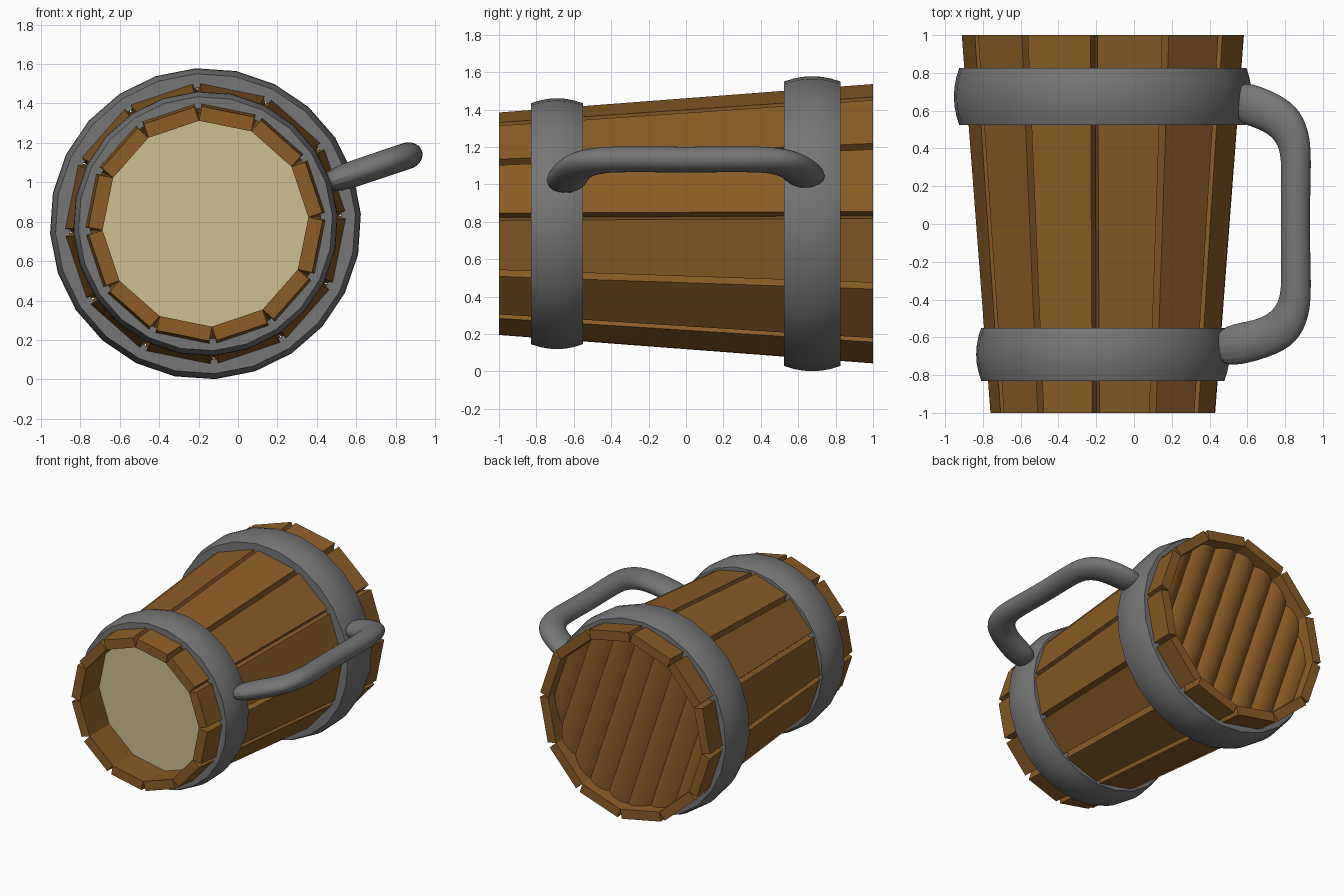
import bpy, bmesh
from math import sin, cos, tan, pi, radians
from mathutils import Vector

if "Cube" in bpy.data.objects:
    bpy.data.objects.remove(bpy.data.objects["Cube"])

CX, CZ = -0.165, 0.79          # axis of the mug, which lies along y
TURN = radians(3.6)            # roll of the mug about its axis
STAVES = 12
HANDLE_ANGLE = TURN + pi / STAVES


def material(name, color):
    m = bpy.data.materials.new(name)
    m.use_nodes = True
    m.diffuse_color = (*color, 1)
    m.node_tree.nodes["Principled BSDF"].inputs["Base Color"].default_value = (*color, 1)
    return m


WOOD = material("brown wood", (0.262, 0.109, 0.018))
METAL = material("grey metal", (0.18, 0.18, 0.18))
DRINK = material("pale drink", (0.63, 0.52, 0.27))


def place(angle, r, y, t=0.0):
    """Point at radius r and sideways offset t, seen along the mug axis."""
    return Vector((CX + r * cos(angle) - t * sin(angle), y,
                   CZ + r * sin(angle) + t * cos(angle)))


def finish(bm, name, mat, smooth_angle=None):
    bmesh.ops.recalc_face_normals(bm, faces=bm.faces)
    me = bpy.data.meshes.new(name)
    bm.to_mesh(me)
    bm.free()
    me.materials.append(mat)
    if smooth_angle:
        me.shade_smooth()
        me.set_sharp_from_angle(angle=radians(smooth_angle))
    ob = bpy.data.objects.new(name, me)
    bpy.context.scene.collection.objects.link(ob)
    return ob


def skin(bm, loops, closed=False):
    """Join rings of points with quads; cap the ends unless closed."""
    rings = [[bm.verts.new(p) for p in loop] for loop in loops]
    n = len(rings[0])
    pairs = list(zip(rings, rings[1:])) + ([(rings[-1], rings[0])] if closed else [])
    for a, b in pairs:
        for i in range(n):
            j = (i + 1) % n
            bm.faces.new((a[i], a[j], b[j], b[i]))
    if not closed:
        bm.faces.new(rings[0])
        bm.faces.new(rings[-1])


def inner_radius(y):
    return 0.579 + 0.0735 * y


# Staves: straight planks that touch along their inner edges
THICK = 0.074
for k in range(STAVES):
    angle = TURN + (k + 0.5) * 2 * pi / STAVES
    loops = []
    for y in (-1, 1):
        a = inner_radius(y)
        w = a * tan(pi / STAVES)
        loops.append([place(angle, r, y, t) for r, t in
                      ((a, -w), (a + THICK, -w), (a + THICK, w), (a, w))])
    bm = bmesh.new()
    skin(bm, loops)
    finish(bm, f"stave_{k + 1}", WOOD)


# Hoops: arched bands with 24 sides
def hoop(name, y0, y1, r_in, r_edge, r_peak):
    mid, half = (y0 + y1) / 2, (y1 - y0) / 2
    profile = [(y0, r_in)]
    for i in range(7):
        s = -1 + i / 3
        profile.append((mid + s * half, r_peak - (r_peak - r_edge) * s * s))
    profile.append((y1, r_in))
    bm = bmesh.new()
    skin(bm, [[place(TURN + k * pi / 12, r, y) for y, r in profile]
              for k in range(24)], closed=True)
    finish(bm, name, METAL, 40)


hoop("front_hoop", -0.83, -0.55, 0.585, 0.645, 0.672)
hoop("back_hoop", 0.525, 0.825, 0.69, 0.762, 0.79)

# Drink: flat surface a little inside the mouth
bm = bmesh.new()
y = -0.73
r = inner_radius(y) / cos(pi / STAVES)
bm.faces.new([bm.verts.new(place(TURN + k * 2 * pi / STAVES, r, y)) for k in range(STAVES)])
drink = finish(bm, "drink_surface", DRINK)
if drink.data.polygons[0].normal.y > 0:
    drink.data.flip_normals()

# Base: rounded boards, trimmed to the inside of the staves
BOARDS, STEPS, REACH = 8, 6, 0.7
bm = bmesh.new()
rows = []
for i in range(BOARDS * STEPS + 1):
    u = -REACH + 2 * REACH * i / (BOARDS * STEPS)
    y = 0.9 + 0.03 * abs(sin(pi * i / STEPS)) ** 0.7
    rows.append([bm.verts.new(place(HANDLE_ANGLE, u, y, t)) for t in (-REACH, REACH)])
for a, b in zip(rows, rows[1:]):
    bm.faces.new((a[0], a[1], b[1], b[0]))
axis = place(0, 0, 0)
for k in range(STAVES):
    angle = TURN + (k + 0.5) * 2 * pi / STAVES
    edge = place(angle, inner_radius(0.9) + 0.01, 0)
    bmesh.ops.bisect_plane(bm, geom=bm.verts[:] + bm.edges[:] + bm.faces[:],
                           plane_co=edge, plane_no=edge - axis, clear_outer=True)
base = finish(bm, "base_boards", WOOD, 50)
if sum(p.normal.y for p in base.data.polygons) < 0:
    base.data.flip_normals()

# Handle: oval sections given by inner and outer edge points (x, y)
half = [((0.785, 0.33), (0.94, 0.36)), ((0.765, 0.42), (0.925, 0.50)),
        ((0.71, 0.48), (0.865, 0.63)), ((0.62, 0.515), (0.73, 0.71))]
sections = [((0.42, -0.54), (0.42, -0.785))]
sections += [((a, -b), (c, -d)) for (a, b), (c, d) in reversed(half)]
sections += [((0.775, 0), (0.925, 0))] + half + [((0.53, 0.545), (0.53, 0.78))]
loops = []
for p, q in sections:
    p, q = Vector(p), Vector(q)
    mid, side = (p + q) / 2, (q - p) / 2
    loop = []
    for i in range(16):
        a = 2 * pi * i / 16
        e = mid + side * cos(a)
        loop.append(place(HANDLE_ANGLE, (e.x - CX) / cos(HANDLE_ANGLE), e.y, 0.069 * sin(a)))
    loops.append(loop)
bm = bmesh.new()
skin(bm, loops)
handle = finish(bm, "handle", METAL, 60)
sub = handle.modifiers.new("rounding", "SUBSURF")
sub.levels = sub.render_levels = 2
